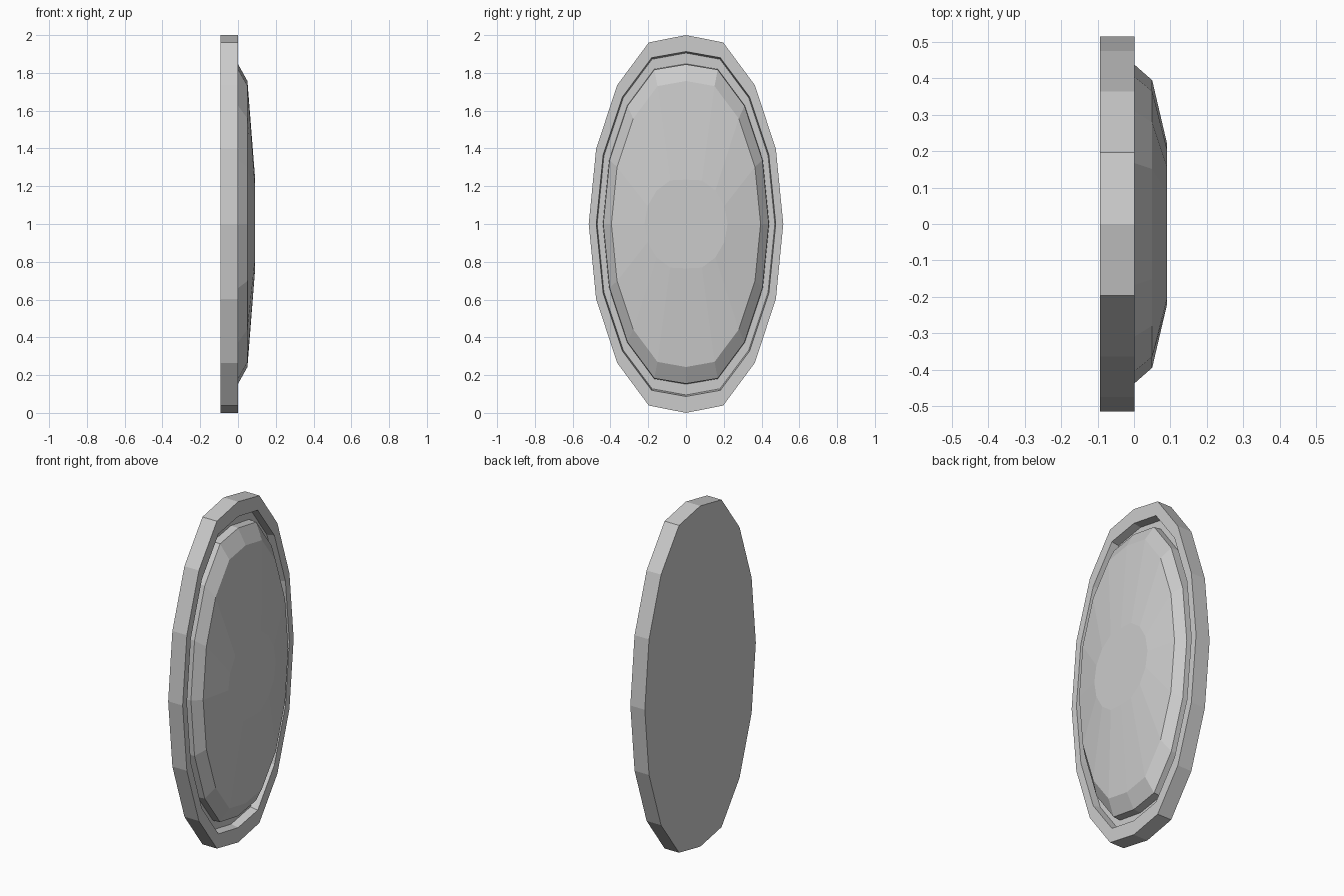
import bpy, bmesh, math

if "Cube" in bpy.data.objects:
    bpy.data.objects.remove(bpy.data.objects["Cube"])

SIDES = 16


def oval(bm, x, ry, rz, tip):
    """16-sided upright oval at depth x; tip is the flattened top/bottom half height."""
    verts = []
    for i in range(SIDES):
        a = 2 * math.pi * i / SIDES
        z = max(-tip, min(tip, rz * math.sin(a)))
        verts.append(bm.verts.new((x, ry * math.cos(a), 1 + z)))
    return verts


def lofted(name, rings):
    """Join successive ovals with flat quads and cap both ends."""
    bm = bmesh.new()
    loops = [oval(bm, *r) for r in rings]
    for a, b in zip(loops, loops[1:]):
        for i in range(SIDES):
            j = (i + 1) % SIDES
            bm.faces.new((a[i], a[j], b[j], b[i]))
    bm.faces.new(loops[0][::-1])
    bm.faces.new(loops[-1])
    bmesh.ops.recalc_face_normals(bm, faces=bm.faces)
    mesh = bpy.data.meshes.new(name)
    bm.to_mesh(mesh)
    bm.free()
    obj = bpy.data.objects.new(name, mesh)
    bpy.context.collection.objects.link(obj)
    return obj


# One closed shell: back plate, raised rim, recessed groove, faceted dome
lofted("oval_domed_plate", [
    (-0.093, 0.515, 1.04, 1.0),     # back edge
    (0.001, 0.515, 1.04, 1.0),      # front edge of rim
    (0.001, 0.475, 0.953, 0.913),   # rim inner edge
    (-0.045, 0.470, 0.944, 0.905),  # groove floor, outer
    (-0.045, 0.440, 0.887, 0.848),  # groove floor, inner
    (0.001, 0.438, 0.884, 0.845),   # dome base
    (0.050, 0.395, 0.79, 0.757),    # dome bevel
    (0.091, 0.220, 0.25, 0.235),    # flat crown
])
